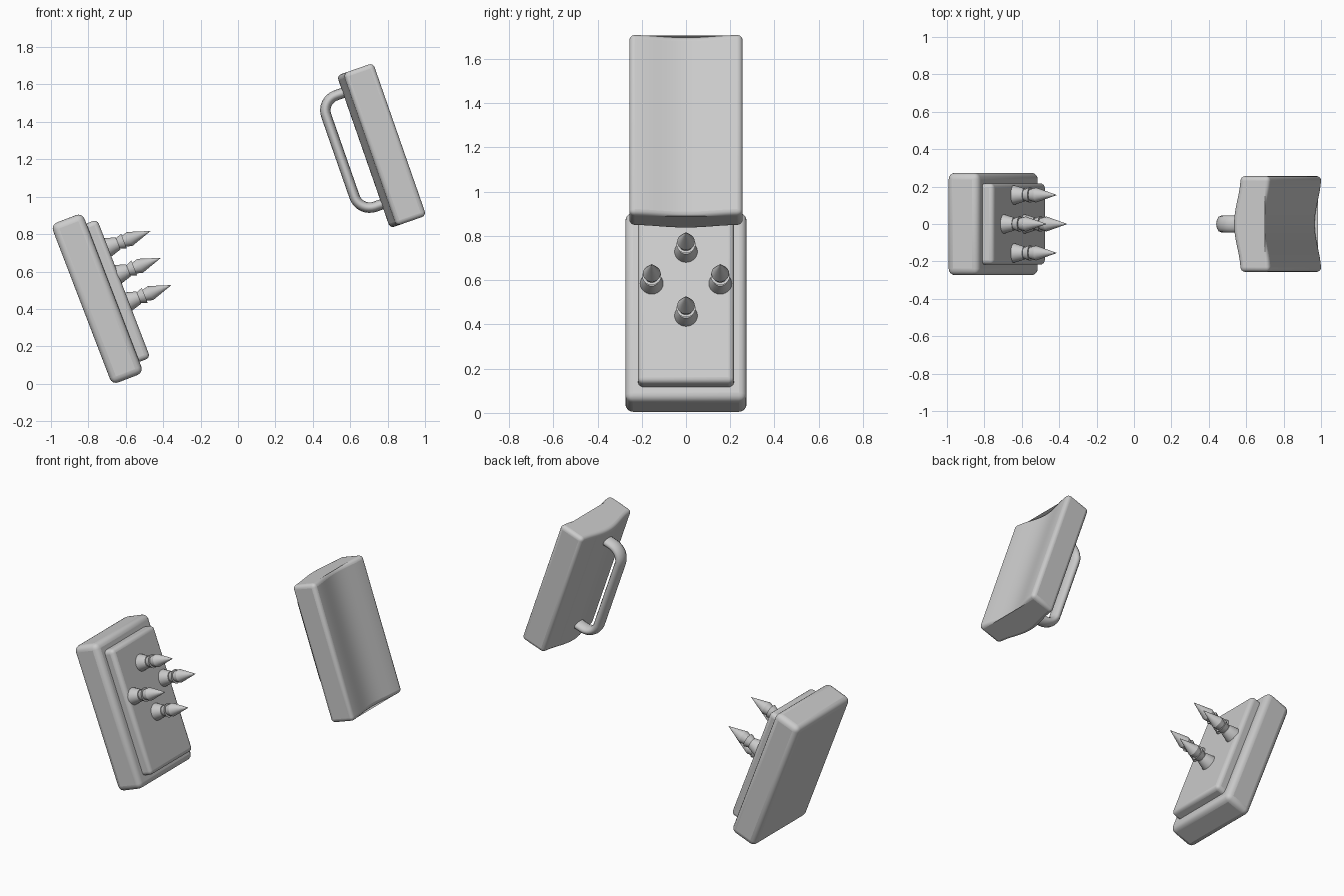
import bpy, bmesh, math

if "Cube" in bpy.data.objects:
    bpy.data.objects.remove(bpy.data.objects["Cube"])

LEFT_TILT = -math.radians(21)
RIGHT_TILT = -math.radians(19.2)


def finish(obj, tilt, bevel=0, angle=40):
    """Bevel, smooth by angle and lean the part about the y axis."""
    obj.rotation_euler = (0, tilt, 0)
    if bevel:
        m = obj.modifiers.new("bevel", 'BEVEL')
        m.width = bevel
        m.segments = 4
        m.limit_method = 'ANGLE'
        m.angle_limit = math.radians(40)
    bpy.ops.object.select_all(action='DESELECT')
    obj.select_set(True)
    bpy.context.view_layer.objects.active = obj
    bpy.ops.object.shade_smooth_by_angle(angle=math.radians(angle))
    return obj


def mesh_object(name, bm):
    bmesh.ops.recalc_face_normals(bm, faces=bm.faces)
    me = bpy.data.meshes.new(name)
    bm.to_mesh(me)
    bm.free()
    obj = bpy.data.objects.new(name, me)
    bpy.context.collection.objects.link(obj)
    return obj


def extruded(name, outline, z0, z1, tilt, bevel):
    """Extrude an (x, y) outline from z0 to z1."""
    bm = bmesh.new()
    face = bm.faces.new([bm.verts.new((x, y, z0)) for x, y in outline])
    ext = bmesh.ops.extrude_face_region(bm, geom=[face])
    top = [v for v in ext['geom'] if isinstance(v, bmesh.types.BMVert)]
    bmesh.ops.translate(bm, vec=(0, 0, z1 - z0), verts=top)
    return finish(mesh_object(name, bm), tilt, bevel)


def rect(x0, x1, h):
    return [(x0, -h), (x1, -h), (x1, h), (x0, h)]


# Spiked block: base slab and raised plate
extruded("base_slab", rect(-0.63, -0.45, 0.274), 0.236, 1.152, LEFT_TILT, 0.035)
extruded("raised_plate", rect(-0.50, -0.388, 0.217), 0.298, 1.09, LEFT_TILT, 0.025)

# Stepped spikes in a diamond
SPIKE = [(0, 0.052), (0.058, 0.035), (0.058, 0.03), (0.092, 0.043),
         (0.092, 0.031), (0.125, 0.04), (0.243, 0.0005)]


def spike(name, y, z):
    n = 24
    bm = bmesh.new()
    rings = []
    for d, r in [(-0.02, 0.052)] + SPIKE:
        rings.append([bm.verts.new((-0.388 + d,
                                    y + r * math.cos(2 * math.pi * i / n),
                                    z + r * math.sin(2 * math.pi * i / n)))
                      for i in range(n)])
    for a, b in zip(rings, rings[1:]):
        for i in range(n):
            j = (i + 1) % n
            bm.faces.new((a[i], a[j], b[j], b[i]))
    bm.faces.new(rings[0])
    bm.faces.new(rings[-1])
    finish(mesh_object(name, bm), LEFT_TILT, angle=25)


for name, y, z in (("top", 0, 0.93), ("bottom", 0, 0.62),
                   ("left", -0.155, 0.776), ("right", 0.155, 0.776)):
    spike("spike_" + name, y, z)

# Curved panel: constant thickness, bowed towards the handle
H, STEPS, BOW = 0.256, 20, 0.037
bow = []
for i in range(STEPS + 1):
    y = -H + 2 * H * i / STEPS
    bow.append((-BOW * (1 + math.cos(math.pi * y / H)) / 2, y))
outline = [(1.247 + d, y) for d, y in bow] + [(1.078 + d, y) for d, y in reversed(bow)]
extruded("curved_panel", outline, 0.518, 1.382, RIGHT_TILT, 0.028)

# Handle: flattened tube along a bracket path with rounded corners
XB, Z0, Z1, R = 0.917, 0.653, 1.284, 0.085
path = [(1.08, Z0)]
for cz, start in ((Z0 + R, 270), (Z1 - R, 180)):
    for i in range(9):
        t = math.radians(start - 90 * i / 8)
        path.append((XB + R + R * math.cos(t), cz + R * math.sin(t)))
path.append((1.08, Z1))
curve = bpy.data.curves.new("handle", 'CURVE')
curve.dimensions = '3D'
curve.bevel_depth = 0.028
curve.bevel_resolution = 4
curve.use_fill_caps = True
spline = curve.splines.new('POLY')
spline.points.add(len(path) - 1)
for p, (x, z) in zip(spline.points, path):
    p.co = (x, 0, z, 1)
spline.use_smooth = True
handle = bpy.data.objects.new("handle", curve)
bpy.context.collection.objects.link(handle)
handle.rotation_euler = (0, RIGHT_TILT, 0)
handle.scale = (1, 1.6, 1)
